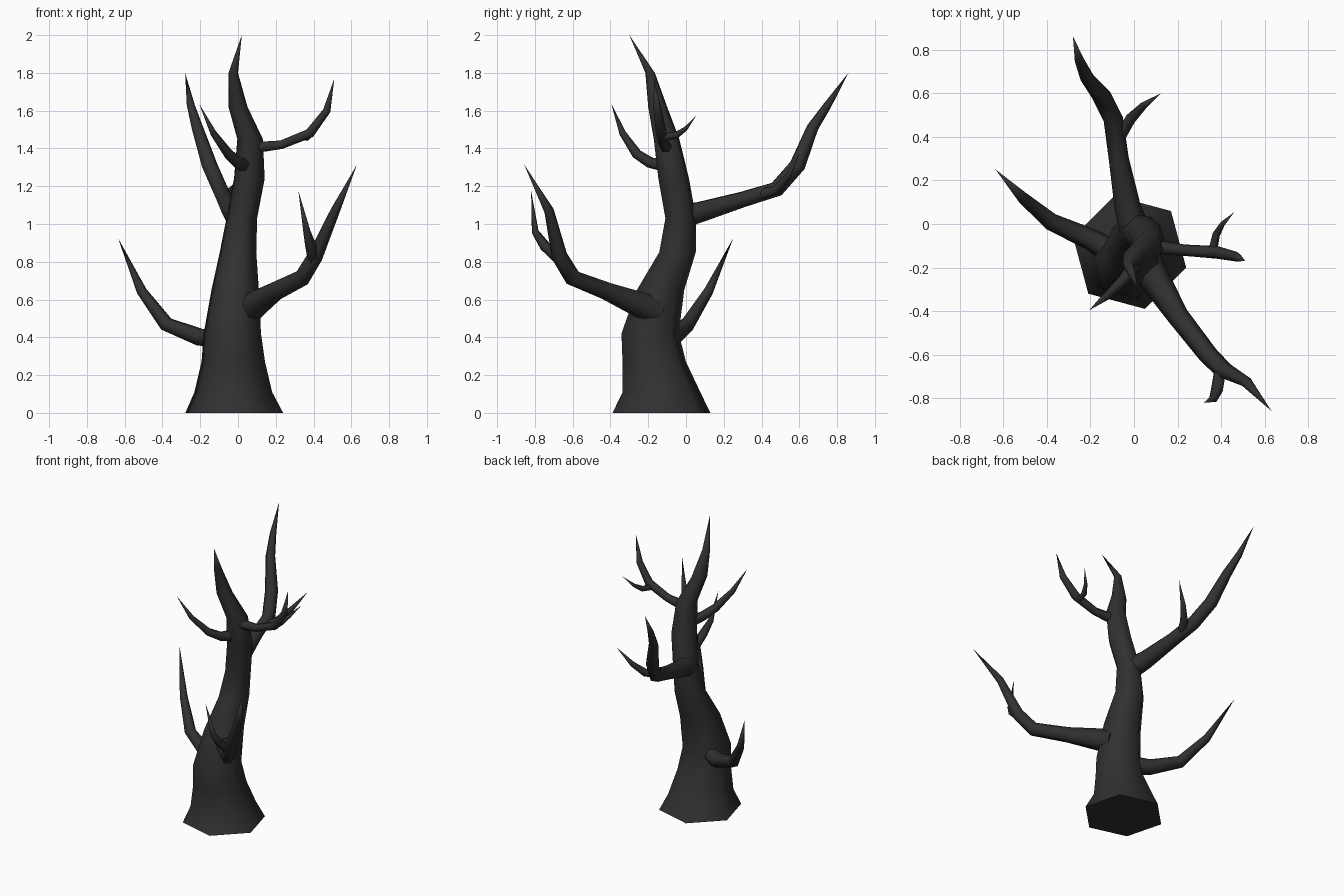
import bpy, bmesh, math
from mathutils import Vector

bark = bpy.data.materials.new("charcoal bark")
bark.diffuse_color = (0.03, 0.03, 0.03, 1)


def limb(name, path, sides, level=False, phase=0.0):
    """Tapered tube through (x, y, z, radius) points, ending in a sharp tip."""
    pts = [Vector(p[:3]) for p in path]
    bm = bmesh.new()
    rings = []
    side = Vector((1, 0, 0))
    for i, p in enumerate(pts[:-1]):
        # ring plane: horizontal for the trunk, across the path for branches
        if level:
            t = Vector((0, 0, 1))
        elif i == 0:
            t = (pts[1] - p).normalized()
        else:
            t = ((p - pts[i - 1]).normalized() + (pts[i + 1] - p).normalized()).normalized()
        if i == 0 and not level:
            side = t.cross(Vector((0, 0, 1)))
        side = (side - t * side.dot(t)).normalized()
        up = t.cross(side)
        ring = []
        for k in range(sides):
            a = phase + 2 * math.pi * k / sides
            ring.append(bm.verts.new(p + (side * math.cos(a) + up * math.sin(a)) * path[i][3]))
        rings.append(ring)
    tip = bm.verts.new(pts[-1])
    for a, b in zip(rings, rings[1:]):
        for k in range(sides):
            n = (k + 1) % sides
            bm.faces.new((a[k], a[n], b[n], b[k])).smooth = True
    for k in range(sides):
        bm.faces.new((rings[-1][k], rings[-1][(k + 1) % sides], tip)).smooth = True
    bm.faces.new(rings[0][::-1])
    bmesh.ops.recalc_face_normals(bm, faces=bm.faces)
    me = bpy.data.meshes.new(name)
    bm.to_mesh(me)
    bm.free()
    me.materials.append(bark)
    ob = bpy.data.objects.new(name, me)
    bpy.context.collection.objects.link(ob)


# Six-sided leaning trunk with flared foot
limb("trunk", [
    (-.02, -.13, 0, .268), (-.025, -.13, .11, .213), (-.025, -.168, .27, .174),
    (-.03, -.19, .42, .157), (-.015, -.135, .65, .13), (0, -.045, .85, .1),
    (.02, -.028, 1.03, .084), (.06, -.065, 1.24, .084), (.064, -.103, 1.45, .07),
    (0, -.15, 1.62, .052), (-.025, -.19, 1.8, .026), (.02, -.3, 2, 0)],
    6, level=True, phase=math.radians(-15))

# Main branches
limb("low_left_branch", [
    (-.1, -.13, .4, .06), (-.2, -.07, .4, .05), (-.38, .01, .47, .04),
    (-.51, .12, .645, .027), (-.635, .25, .925, 0)], 6)
limb("low_front_branch", [
    (.04, -.16, .54, .085), (.1, -.26, .58, .07), (.2, -.42, .645, .05),
    (.34, -.6, .715, .045), (.41, -.67, .83, .042), (.515, -.725, 1.07, .026),
    (.63, -.857, 1.315, 0)], 6)
limb("high_back_branch", [
    (0, -.02, 1.04, .07), (-.03, .08, 1.065, .06), (-.07, .3, 1.13, .046),
    (-.095, .48, 1.185, .045), (-.15, .59, 1.31, .044), (-.215, .67, 1.51, .032),
    (-.25, .75, 1.63, .022), (-.28, .86, 1.8, 0)], 6)
limb("high_right_branch", [
    (.06, -.1, 1.41, .04), (.14, -.11, 1.41, .031), (.23, -.12, 1.42, .026),
    (.38, -.13, 1.48, .029), (.47, -.15, 1.6, .022), (.51, -.17, 1.77, 0)], 6)
limb("high_front_branch", [
    (.04, -.1, 1.31, .04), (0, -.19, 1.325, .031), (-.05, -.26, 1.37, .027),
    (-.13, -.335, 1.48, .018), (-.205, -.395, 1.635, 0)], 6)

# Twigs growing out of the branches
limb("low_front_twig", [
    (.4, -.66, .8, .03), (.385, -.75, .885, .03), (.365, -.8, .96, .02),
    (.32, -.82, 1.175, 0)], 5)
limb("high_back_twig", [
    (-.08, .38, 1.15, .03), (-.02, .48, 1.18, .027), (.04, .54, 1.25, .018),
    (.125, .6, 1.37, 0)], 5)
limb("high_right_twig", [
    (.36, -.12, 1.46, .022), (.375, -.05, 1.47, .019), (.405, 0, 1.505, .012),
    (.46, .055, 1.575, 0)], 5)
